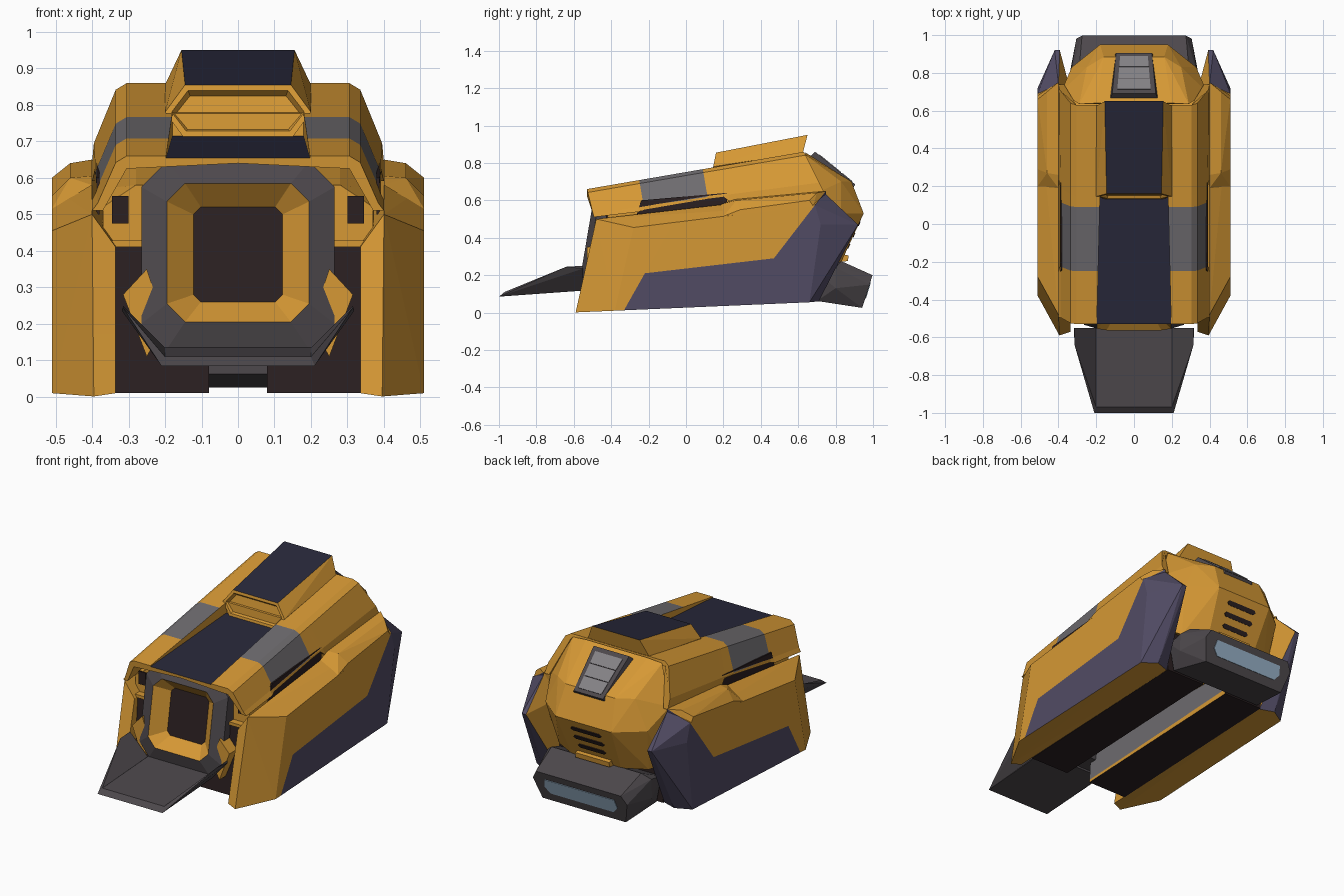
import bpy, bmesh
from mathutils import Vector as V

if "Cube" in bpy.data.objects:
    bpy.data.objects.remove(bpy.data.objects["Cube"])

COL = {"orange": (0.67, 0.315, 0.035), "navy": (0.021, 0.021, 0.042), "slate_purple": (0.083, 0.071, 0.128),
       "dark_grey": (0.074, 0.065, 0.072), "mid_grey": (0.155, 0.147, 0.157), "vent_grey": (0.23, 0.22, 0.235),
       "dark_brown": (0.024, 0.014, 0.015), "glass_blue": (0.31, 0.44, 0.57)}
MATS, IDX = [], {}
for i, (n, c) in enumerate(COL.items()):
    m = bpy.data.materials.new(n)
    m.diffuse_color = (*c, 1)
    m.use_nodes = True
    m.node_tree.nodes["Principled BSDF"].inputs["Base Color"].default_value = m.diffuse_color
    MATS.append(m)
    IDX[n] = i


def finish(name, bm, mirror=False):
    bmesh.ops.recalc_face_normals(bm, faces=bm.faces)
    me = bpy.data.meshes.new(name)
    bm.to_mesh(me)
    bm.free()
    used = sorted({p.material_index for p in me.polygons})
    for i in used:
        me.materials.append(MATS[i])
    for p in me.polygons:
        p.material_index = used.index(p.material_index)
    ob = bpy.data.objects.new(name, me)
    bpy.context.collection.objects.link(ob)
    if mirror:
        ob.modifiers.new("mirror", "MIRROR").use_clip = True
    return ob


def hull(name, pts, mat, sym=True, mirror=False, cuts=(), rule=None, edit=None):
    """Faceted solid round the points; sym adds the points at -x."""
    bm = bmesh.new()
    for p in pts:
        bm.verts.new(p)
        if sym:
            bm.verts.new((-p[0], p[1], p[2]))
    bmesh.ops.remove_doubles(bm, verts=bm.verts, dist=1e-5)
    bmesh.ops.convex_hull(bm, input=bm.verts)
    bmesh.ops.delete(bm, geom=[v for v in bm.verts if not v.link_faces], context='VERTS')
    bmesh.ops.dissolve_limit(bm, angle_limit=0.02, verts=bm.verts, edges=bm.edges)
    for co, no in cuts:
        bmesh.ops.bisect_plane(bm, geom=bm.verts[:] + bm.edges[:] + bm.faces[:], plane_co=co, plane_no=no)
    bm.normal_update()
    for f in bm.faces:
        f.material_index = IDX[rule(f.calc_center_median(), f.normal) if rule else mat]
    if edit:
        edit(bm)
    return finish(name, bm, mirror)


def plate(name, quad, n, t, mat, sym=True, mirror=False):
    n = V(n).normalized() * t
    return hull(name, [V(p) + s * n for p in quad for s in (-1, 1)], mat, sym, mirror)


def loft(name, rings, matfn, closed=True, caps=(None, None), mirror=False):
    bm = bmesh.new()
    vs = [[bm.verts.new(p) for p in r] for r in rings]
    n = len(rings[0])
    for r in range(len(vs) - 1):
        for j in range(n if closed else n - 1):
            k = (j + 1) % n
            f = bm.faces.new((vs[r][j], vs[r][k], vs[r + 1][k], vs[r + 1][j]))
            f.material_index = IDX[matfn(r, j)]
    for ring, c in ((vs[0], caps[0]), (vs[-1], caps[1])):
        if c:
            bm.faces.new(ring).material_index = IDX[c]
    return finish(name, bm, mirror)


# upper shell: arched loft with grey band, sunken navy panel and side slot notch
def top_z(y):
    return 0.66 + 0.172 * (y + 0.53)


def shell_ring(y, k, notch, sunk):
    t, u = top_z(y), (y + 0.53) / 1.16
    zc = 0.655 + 0.088 * (y + 0.53) if sunk else t - 0.001
    w = 0.197 - 0.025 * (y + 0.53)
    lip = t - 0.158 if notch else 0.515 + 0.113 * (y + 0.49)
    sec = [(0, zc), (w, zc), (w, t), (0.305, t), (0.335, t - 0.018), (0.385 + 0.01 * u, t - 0.13 - 0.035 * u),
           (0.392 if notch else 0.40, lip), (0.37, lip), (0.305, zc - 0.03), (0, zc - 0.015)]
    return [(x, y + (k * (t - z) if 2 < i < 8 else 0), z) for i, (x, z) in enumerate(sec)]


rows = [(-0.53, 0.25, 0, 1), (-0.28, 0.17, 0, 1), (-0.25, 0.17, 1, 1), (0.09, 0.17, 1, 1),
        (0.15, 0.3, 1, 1), (0.155, 0.3, 1, 0), (0.18, 0.3, 0, 0), (0.63, 0.5, 0, 0)]


def shell_mat(r, j):
    if j == 0 and r < 4:
        return "navy"
    return "mid_grey" if r == 2 and j in (2, 3, 4) else "orange"


loft("upper_shell", [shell_ring(*r) for r in rows], shell_mat, True, ("orange", "orange"), True)


# raised roof block with recessed hexagonal front
def hex_recess(bm):
    f = [f for f in bm.faces if f.normal.y < -0.9]
    bmesh.ops.inset_region(bm, faces=f, thickness=0.018, depth=0)
    bmesh.ops.inset_region(bm, faces=f, thickness=0.012, depth=-0.02)


hull("roof_block", [(0.15, 0.132, 0.712), (0.20, 0.1456, 0.78), (0.145, 0.1606, 0.855), (0.155, 0.65, 0.95),
                    (0.20, 0.625, 0.855), (0.15, 0.6, 0.80)], "orange", edit=hex_recess,
     rule=lambda c, n: "navy" if n.z > 0.9 else "orange")

# inner core behind the door, with dark slot recesses
hull("inner_core", [(0.37, -0.42, 0.42), (0.37, 0.7, 0.42), (0.37, -0.42, 0.52), (0.375, -0.25, 0.57),
                    (0.375, 0.66, 0.68), (0.28, -0.42, 0.58), (0.28, 0.6, 0.74)], "orange")
plate("side_slot", [(0.384, -0.27, 0.50), (0.384, -0.24, 0.60), (0.384, 0.22, 0.64), (0.384, 0.22, 0.54)],
      (1, 0, 0), 0.004, "dark_brown", False, True)
plate("front_intake", [(x, -0.423, z) for x in (0.30, 0.345) for z in (0.475, 0.55)], (0, 1, 0), 0.004,
      "dark_brown", False, True)
hull("front_shelf", [(x, y, z) for x in (0.2, 0.37) for y in (-0.46, -0.3) for z in (0.41, 0.428)],
     "orange", sym=False, mirror=True)

# side pods, purple lower rear split off along a stepped line
L = [((-0.33, 0.015), (-0.22, 0.21)), ((-0.22, 0.21), (0.47, 0.29)), ((0.47, 0.29), (0.74, 0.64))]
CUTS = [(V((0, a[0], a[1])), V((0, b[1] - a[1], a[0] - b[0]))) for a, b in L]


def pod_rule(c, n):
    s = [(c - co).dot(no) > 0 for co, no in CUTS]
    return "slate_purple" if s[0] and (s[1] or s[2]) and n.x > -0.5 and n.z > -0.9 else "orange"


hull("side_pod", [(0.395, -0.59, 0.001), (0.40, -0.48, 0.50), (0.335, -0.57, 0.01), (0.335, -0.48, 0.41),
                  (0.51, -0.38, 0.01), (0.51, -0.28, 0.455), (0.51, 0.69, 0.575), (0.51, 0.72, 0.47),
                  (0.505, 0.66, 0.055), (0.42, 0.92, 0.47), (0.393, 0.92, 0.47), (0.42, 0.71, 0.06),
                  (0.40, 0.74, 0.64), (0.335, 0.68, 0.06), (0.335, 0.70, 0.5)],
     "orange", sym=False, mirror=True, cuts=CUTS, rule=pod_rule)
hull("pod_shoulder", [(0.51, 0.20, 0.515), (0.40, 0.19, 0.58), (0.40, 0.26, 0.605), (0.46, 0.27, 0.60),
                      (0.51, 0.29, 0.55), (0.40, 0.75, 0.65), (0.46, 0.70, 0.64), (0.51, 0.66, 0.60),
                      (0.51, 0.68, 0.57), (0.40, 0.74, 0.58)],
     "orange", sym=False, mirror=True, cuts=CUTS[2:], rule=pod_rule)

# underside blocks with a grey-walled centre groove
hull("belly_block", [(x, y, z) for x in (0.08, 0.335)
                     for y, z in ((-0.48, 0.01), (0.69, 0.06), (-0.45, 0.415), (0.70, 0.415))],
     "dark_brown", sym=False, mirror=True, cuts=[(V((0, -0.48, 0.025)), V((0, -0.055, 1)))],
     rule=lambda c, n: "dark_brown" if n.x > -0.9 else "mid_grey" if c.z > 0.07 else "orange")
hull("keel", [(0.085, y, z) for y in (-0.45, 0.72) for z in (0.2, 0.3)], "orange")

# orange cradle arms either side of the ramp
hull("ramp_cradle", [(x, y, z) for y in (-0.53, -0.44)
                     for x, z in ((0.25, 0.11), (0.315, 0.28), (0.25, 0.35), (0.2, 0.2))],
     "orange", sym=False, mirror=True)


# octagonal door frame with bevelled orange inner surround
def octagon(hx, z0, z1, c, d):
    pts = [(hx, z0 + c), (hx, z1 - c), (hx - c, z1), (c - hx, z1), (-hx, z1 - c), (-hx, z0 + c), (c - hx, z0), (hx - c, z0)]
    return [(x, -0.555 + 0.17 * (z - 0.25) + d, z) for x, z in pts]


loft("door_frame", [octagon(0.265, 0.13, 0.645, 0.07, 0.15), octagon(0.265, 0.13, 0.645, 0.07, 0.03),
                    octagon(0.195, 0.205, 0.585, 0.05, 0.0), octagon(0.122, 0.26, 0.52, 0.02, 0.07)],
     lambda r, j: "orange" if r == 2 else "dark_grey", True, ("dark_grey", "dark_brown"))

# loading ramp: thin floor with flared side wings
hull("ramp_floor", [(0.21, -1, 0.085), (0.2, -0.97, 0.11), (0.2, -0.54, 0.135), (0.21, -0.54, 0.118)], "dark_grey")
hull("ramp_wing", [(0.21, -1, 0.085), (0.2, -0.97, 0.11), (0.2, -0.55, 0.135), (0.315, -0.64, 0.245),
                   (0.315, -0.55, 0.25), (0.215, -0.55, 0.118), (0.318, -0.55, 0.235)],
     "dark_grey", sym=False, mirror=True)

# faceted tail
hull("tail", [(0.2, 0.64, 0.855), (0.29, 0.635, 0.845), (0.16, 0.885, 0.70), (0.25, 0.83, 0.70), (0.18, 0.95, 0.53),
              (0.33, 0.83, 0.53), (0.16, 0.83, 0.27), (0.29, 0.76, 0.27), (0.385, 0.70, 0.64), (0.36, 0.70, 0.3)],
     "orange")

# tail roof vent: dark frame with three lighter slats
A, B = V((0, 0.69, 0.86)), V((0, 0.905, 0.685))
UP = V((0, 0.175, 0.215)).normalized()


def on_vent(x, t):
    return A.lerp(B, t) + V((x, 0, 0))


hull("vent_frame", [on_vent(x, t) for x, t in ((0.115, 0), (0.095, 1))]
     + [on_vent(x, t) - UP * 0.06 for x, t in ((0.135, -0.03), (0.115, 1.03))], "dark_grey")
for i in range(3):
    t0, t1 = 0.1 + 0.28 * i, 0.36 + 0.28 * i
    plate("vent_slat", [on_vent(0.09 - 0.018 * t0, t0), on_vent(0.09 - 0.018 * t1, t1)], UP, 0.004, "vent_grey")

# rear exhaust slots and the ledge below them
DOWN = V((0, 0.26, -0.12))
for z, w in ((0.475, 0.10), (0.415, 0.10), (0.355, 0.09)):
    slot = [(w - e, 0.95 - 0.46 * (0.53 - z - h), z + h) for e, h in ((0, 0), (0.012, 0.012), (0.012, -0.012))]
    plate("exhaust_slot", slot, DOWN, 0.004, "dark_brown")
hull("tail_ledge", [(0.11, y, z) for y, z in ((0.80, 0.27), (0.80, 0.32), (0.865, 0.275), (0.87, 0.305))], "orange")

# rear bumper with blue light panel
hull("rear_bumper", [(0.29, 0.83, 0.275), (0.335, 0.80, 0.24), (0.275, 0.997, 0.20), (0.305, 0.982, 0.15),
                     (0.27, 0.942, 0.025), (0.34, 0.80, 0.13), (0.30, 0.70, 0.062), (0.33, 0.70, 0.22)], "dark_grey")
plate("rear_light", [(x, 0.942 + 0.314 * (z - 0.025), z) for x, z in ((0.205, 0.075), (0.235, 0.11), (0.225, 0.16))],
      (0, 0.175, -0.055), 0.004, "glass_blue")
